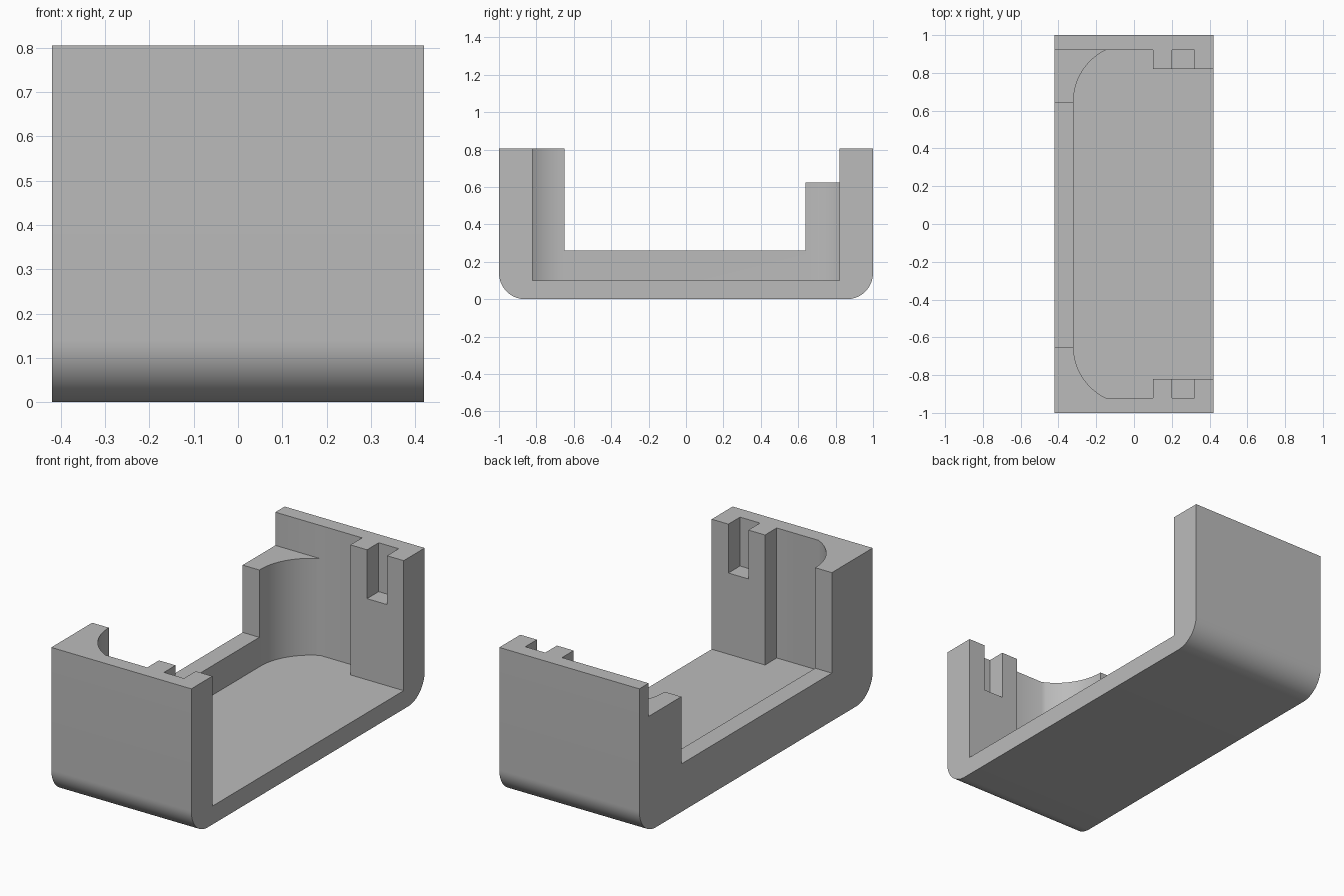
import bpy, bmesh, math

if "Cube" in bpy.data.objects:
    bpy.data.objects.remove(bpy.data.objects["Cube"], do_unlink=True)

HALF_X, HALF_Y, HEIGHT = 0.42, 1.0, 0.805
FLOOR, ROUND = 0.1, 0.14

grey = bpy.data.materials.new("plain grey")
grey.use_nodes = True
colour = (0.5, 0.5, 0.5, 1)
grey.diffuse_color = colour
grey.node_tree.nodes["Principled BSDF"].inputs["Base Color"].default_value = colour


def arc(cx, cy, r, start, end, steps):
    angles = [math.radians(start + (end - start) * i / steps) for i in range(steps + 1)]
    return [(cx + r * math.cos(a), cy + r * math.sin(a)) for a in angles]


def prism(name, outline, offset):
    """Extrude a closed 3D outline along an offset vector."""
    bm = bmesh.new()
    face = bm.faces.new([bm.verts.new(p) for p in outline])
    moved = bmesh.ops.extrude_face_region(bm, geom=[face])["geom"]
    bmesh.ops.translate(bm, vec=offset, verts=[v for v in moved if isinstance(v, bmesh.types.BMVert)])
    bmesh.ops.recalc_face_normals(bm, faces=bm.faces)
    mesh = bpy.data.meshes.new(name)
    bm.to_mesh(mesh)
    bm.free()
    mesh.materials.append(grey)
    obj = bpy.data.objects.new(name, mesh)
    bpy.context.collection.objects.link(obj)
    return obj


def box(name, x0, x1, y0, y1, z0):
    """Box cutter open through the top."""
    corners = [(x0, y0, z0), (x1, y0, z0), (x1, y1, z0), (x0, y1, z0)]
    return prism(name, corners, (0, 0, 1))


# Outer block with rounded lower edges
side = [(-HALF_Y, HEIGHT)]
side += arc(-HALF_Y + ROUND, ROUND, ROUND, 180, 270, 16)
side += arc(HALF_Y - ROUND, ROUND, ROUND, 270, 360, 16)
side += [(HALF_Y, HEIGHT)]
body = prism("housing", [(-HALF_X, y, z) for y, z in side], (2 * HALF_X, 0, 0))

# Cavity, open at one long side, with curved inner corners
half = [(0.6, 0.82), (0.1, 0.82), (0.1, 0.92)]
half += arc(-0.02, 0.65, 0.3, 115.7, 180, 16)
plan = half + [(x, -y) for x, y in reversed(half)]
cutters = [prism("cavity_cutter", [(x, y, FLOOR) for x, y in plan], (0, 0, 1))]

# Lowered long wall and lowered rear corner
cutters.append(box("wall_opening_cutter", -0.6, -0.2, -0.65, 0.64, 0.26))
cutters.append(box("rear_corner_cutter", -0.6, -0.13, 0.5, 0.92, 0.625))

# Slots in the two end pads
for name, s in (("front_slot_cutter", -1), ("rear_slot_cutter", 1)):
    cutters.append(box(name, 0.2, 0.32, *sorted((s * 0.7, s * 0.92)), 0.54))

for cutter in cutters:
    cutter.hide_render = True
    cutter.hide_viewport = True
    mod = body.modifiers.new(cutter.name, "BOOLEAN")
    mod.operation = "DIFFERENCE"
    mod.solver = "EXACT"
    mod.object = cutter

# Apply the cuts, then remove the cutters
bpy.context.view_layer.update()
graph = bpy.context.evaluated_depsgraph_get()
cut_mesh = bpy.data.meshes.new_from_object(body.evaluated_get(graph))
body.modifiers.clear()
body.data = cut_mesh
for cutter in cutters:
    bpy.data.objects.remove(cutter, do_unlink=True)

# Smooth the curved parts and keep the corners sharp
bpy.context.view_layer.objects.active = body
body.select_set(True)
bpy.ops.object.shade_smooth_by_angle(angle=math.radians(28))
